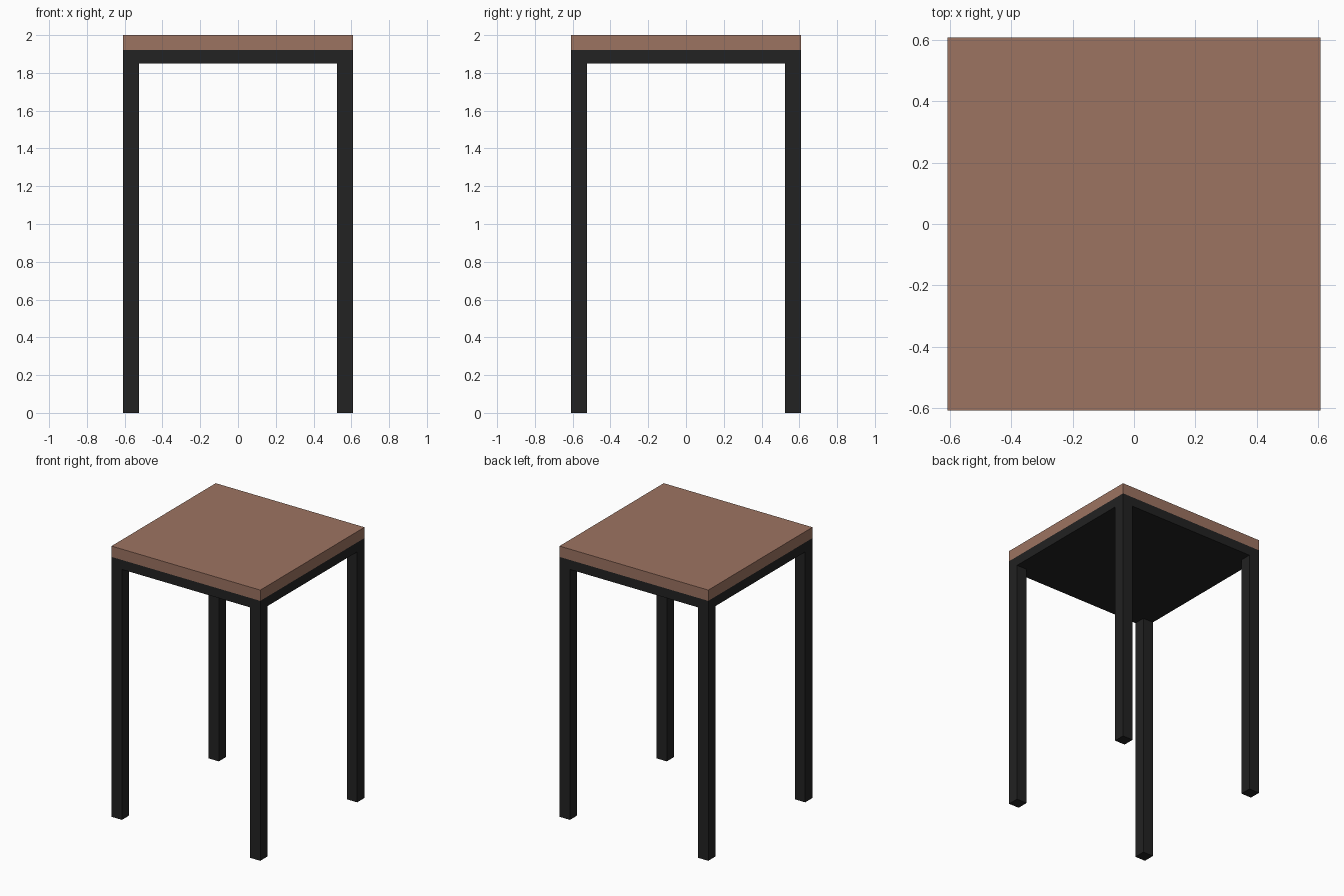
import bpy
import bmesh
from mathutils import Matrix, Vector

cube = bpy.data.objects.get("Cube")
if cube:
    bpy.data.objects.remove(cube, do_unlink=True)

HALF = 0.608     # half width of the stool
LEG = 0.085      # leg thickness
FRAME_Z = 1.85   # underside of the frame
SEAT_Z = 1.92    # underside of the seat
TOP_Z = 2.0


def material(name, rgb):
    mat = bpy.data.materials.new(name)
    mat.use_nodes = True
    mat.diffuse_color = (*rgb, 1)
    bsdf = mat.node_tree.nodes["Principled BSDF"]
    bsdf.inputs["Base Color"].default_value = (*rgb, 1)
    bsdf.inputs["Roughness"].default_value = 0.8
    return mat


def box(name, low, high, mat):
    low, high = Vector(low), Vector(high)
    bm = bmesh.new()
    bmesh.ops.create_cube(bm, size=1, matrix=Matrix.Translation((low + high) / 2)
                          @ Matrix.Diagonal((*(high - low), 1)))
    mesh = bpy.data.meshes.new(name)
    bm.to_mesh(mesh)
    bm.free()
    mesh.materials.append(mat)
    obj = bpy.data.objects.new(name, mesh)
    bpy.context.collection.objects.link(obj)
    return obj


wood = material("brown wood", (0.335, 0.172, 0.12))
metal = material("black metal", (0.016, 0.016, 0.016))

# Seat board and the closed frame panel beneath it
box("seat", (-HALF, -HALF, SEAT_Z), (HALF, HALF, TOP_Z), wood)
box("seat_frame", (-HALF, -HALF, FRAME_Z), (HALF, HALF, SEAT_Z), metal)

# Four square legs, flush with the corners
inner = HALF - LEG
for side, x in (("left", inner), ("right", -HALF)):
    for end, y in (("front", -HALF), ("back", inner)):
        box(f"{end}_{side}_leg", (x, y, 0), (x + LEG, y + LEG, FRAME_Z), metal)
